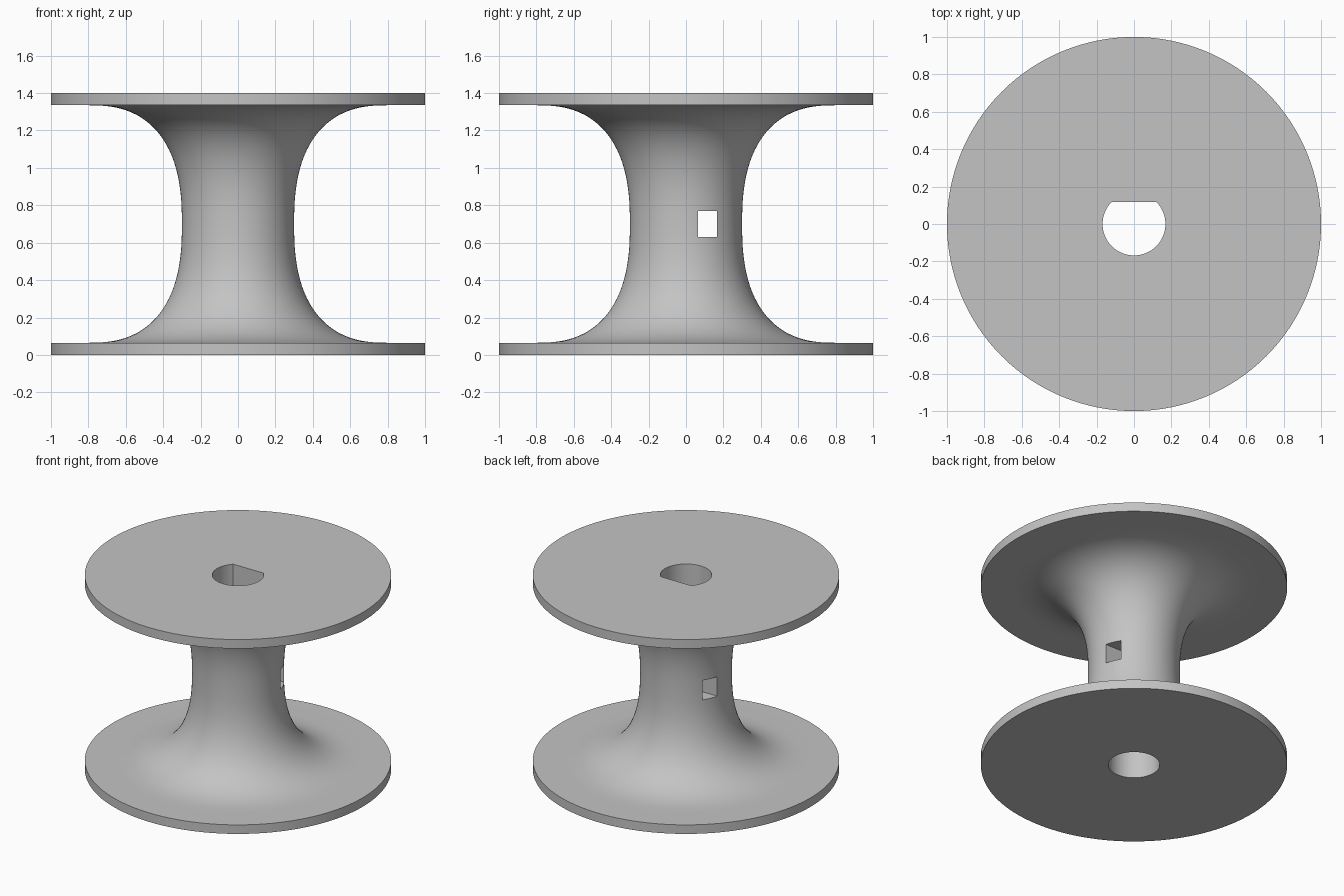
import bpy, bmesh, math
from mathutils import Matrix, Vector

default_cube = bpy.data.objects.get("Cube")
if default_cube:
    bpy.data.objects.remove(default_cube, do_unlink=True)

HEIGHT, RIM = 1.4, 0.065
MID = HEIGHT / 2
SEGMENTS = 128

# Plain grey material
grey = bpy.data.materials.new("plain_grey")
grey.use_nodes = True
grey.diffuse_color = (0.55, 0.55, 0.55, 1)
grey.node_tree.nodes["Principled BSDF"].inputs["Base Color"].default_value = grey.diffuse_color


def add_object(name, bm):
    bmesh.ops.recalc_face_normals(bm, faces=bm.faces)
    mesh = bpy.data.meshes.new(name)
    bm.to_mesh(mesh)
    bm.free()
    obj = bpy.data.objects.new(name, mesh)
    bpy.context.collection.objects.link(obj)
    mesh.materials.append(grey)
    return obj


def box(name, low, high):
    low, high = Vector(low), Vector(high)
    bm = bmesh.new()
    bmesh.ops.create_cube(bm, size=1, matrix=Matrix.Translation((low + high) / 2)
                          @ Matrix.Diagonal((*(high - low), 1)))
    return add_object(name, bm)


def cut(target, cutter):
    mod = target.modifiers.new("cut", 'BOOLEAN')
    mod.operation, mod.solver, mod.object = 'DIFFERENCE', 'EXACT', cutter
    bpy.context.view_layer.objects.active = target
    bpy.ops.object.modifier_apply(modifier=mod.name)
    bpy.data.objects.remove(cutter, do_unlink=True)


# Spool body: two flat flanges joined by a flared waist, turned about z
def waist_point(angle, flare=0.5, power=2.5):
    c, s = math.cos(angle), math.sin(angle)
    r = 0.8 - flare * abs(c) ** (2 / power)
    z = MID + math.copysign((MID - RIM) * abs(s) ** (2 / power), s)
    return r, z


STEPS = 48
waist = [waist_point(math.pi * (i / STEPS - 0.5)) for i in range(STEPS + 1)]
profile = [(0, 0), (1, 0), (1, RIM), *waist, (1, HEIGHT - RIM), (1, HEIGHT), (0, HEIGHT)]
bm = bmesh.new()
verts = [bm.verts.new((r, 0, z)) for r, z in profile]
edges = [bm.edges.new(pair) for pair in zip(verts, verts[1:])]
bmesh.ops.spin(bm, geom=verts + edges, cent=(0, 0, 0), axis=(0, 0, 1),
               angle=math.tau, steps=SEGMENTS)
bmesh.ops.remove_doubles(bm, verts=bm.verts, dist=1e-5)
spool = add_object("spool", bm)

# Shaft bore: round below, with a flat side in the upper half
bm = bmesh.new()
bmesh.ops.create_cone(bm, cap_ends=True, segments=64, radius1=0.168, radius2=0.168,
                      depth=HEIGHT + 0.4, matrix=Matrix.Translation((0, 0, MID)))
bore = add_object("bore_cutter", bm)
cut(bore, box("bore_flat", (-0.3, 0.117, MID), (0.3, 0.4, 2)))
cut(spool, bore)

# Cord slot straight through the waist
cut(spool, box("slot_cutter", (-0.6, 0.065, 0.63), (0.6, 0.167, 0.77)))

# Smooth turned surfaces with crisp rims
bpy.ops.object.select_all(action='DESELECT')
spool.select_set(True)
bpy.context.view_layer.objects.active = spool
bpy.ops.object.shade_smooth_by_angle(angle=math.radians(30))
